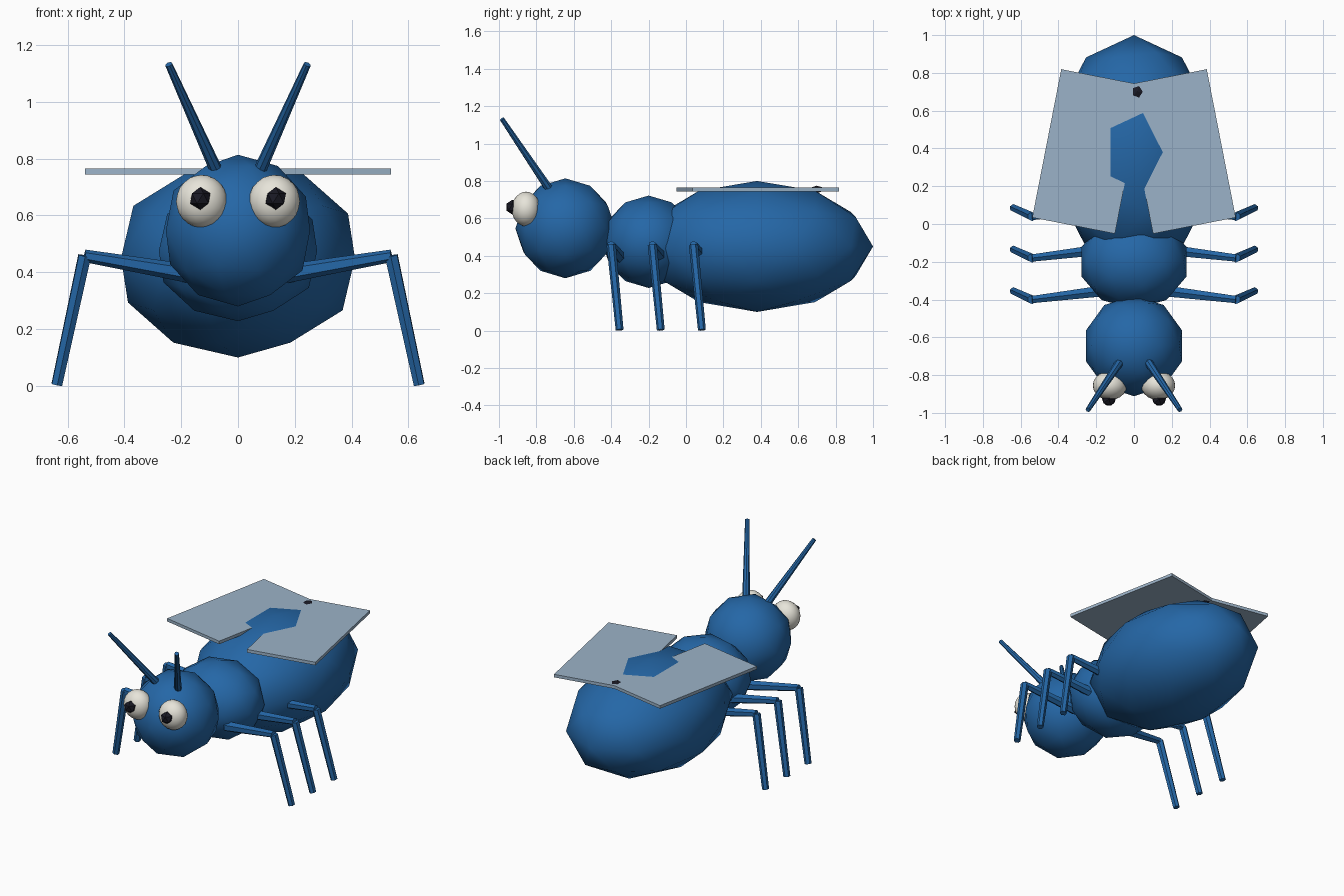
import bpy
from mathutils import Vector, Matrix

cube = bpy.data.objects.get("Cube")
if cube:
    bpy.data.objects.remove(cube, do_unlink=True)


def material(name, rgb):
    m = bpy.data.materials.new(name)
    m.use_nodes = True
    colour = (*rgb, 1)
    m.diffuse_color = colour
    bsdf = next(n for n in m.node_tree.nodes if n.type == 'BSDF_PRINCIPLED')
    bsdf.inputs["Base Color"].default_value = colour
    return m


BLUE = material("body blue", (0.018, 0.135, 0.385))
PALE = material("wing grey blue", (0.33, 0.45, 0.58))
WHITE = material("eye white", (0.80, 0.78, 0.70))
BLACK = material("pupil black", (0.01, 0.01, 0.018))


def finish(name, mat, smooth):
    ob = bpy.context.object
    ob.name = name
    ob.data.materials.append(mat)
    if smooth:
        bpy.ops.object.shade_smooth()
    return ob


def ball(name, centre, radii, mat, detail=2, smooth=True):
    bpy.ops.mesh.primitive_ico_sphere_add(subdivisions=detail, radius=1, location=centre)
    ob = finish(name, mat, smooth)
    ob.data.transform(Matrix.Diagonal((*radii, 1)))
    return ob


def rod(name, start, end, r1, r2, sides=6):
    a, b = Vector(start), Vector(end)
    bpy.ops.mesh.primitive_cone_add(vertices=sides, radius1=r1, radius2=r2,
                                    depth=(b - a).length, location=(a + b) / 2)
    ob = finish(name, BLUE, False)
    ob.rotation_euler = (b - a).to_track_quat('Z', 'Y').to_euler()
    return ob


# Body segments
ball("head", (0, -0.645, 0.547), (0.267, 0.267, 0.267), BLUE)
ball("thorax", (0, -0.2, 0.475), (0.293, 0.25, 0.247), BLUE)
ball("abdomen", (0, 0.38, 0.45), (0.433, 0.62, 0.35), BLUE)

# Small dark spot on the back
ball("back_spot", (0.018, 0.7, 0.755), (0.035, 0.04, 0.02), BLACK, 1, False)

for side, s in (("left", 1), ("right", -1)):
    # Eyes and pupils
    ball(side + "_eye", (s * 0.128, -0.855, 0.65), (0.09, 0.077, 0.093), WHITE, 3)
    ball(side + "_pupil", (s * 0.133, -0.927, 0.66), (0.04, 0.04, 0.04), BLACK, 1, False)

    # Antennae
    rod(side + "_antenna", (s * 0.075, -0.73, 0.755), (s * 0.244, -0.984, 1.132),
        0.023, 0.013, 8)

    # Legs: upper and lower segments
    for place, y in (("front", -0.4), ("middle", -0.18), ("back", 0.04)):
        knee = (s * 0.54, y, 0.458)
        rod(f"{side}_{place}_upper_leg", (s * 0.17, y + 0.045, 0.395), knee, 0.033, 0.022)
        rod(f"{side}_{place}_lower_leg", knee, (s * 0.638, y + 0.045, 0.004), 0.025, 0.021)

    # Wings: thin rectangles splayed towards the front
    bpy.ops.mesh.primitive_cube_add(size=1, location=(s * 0.243, 0.384, 0.755))
    wing = finish(side + "_wing", PALE, False)
    wing.data.transform(Matrix.Diagonal((0.446, 0.80, 0.02, 1)))
    wing.rotation_euler.z = s * 0.193
